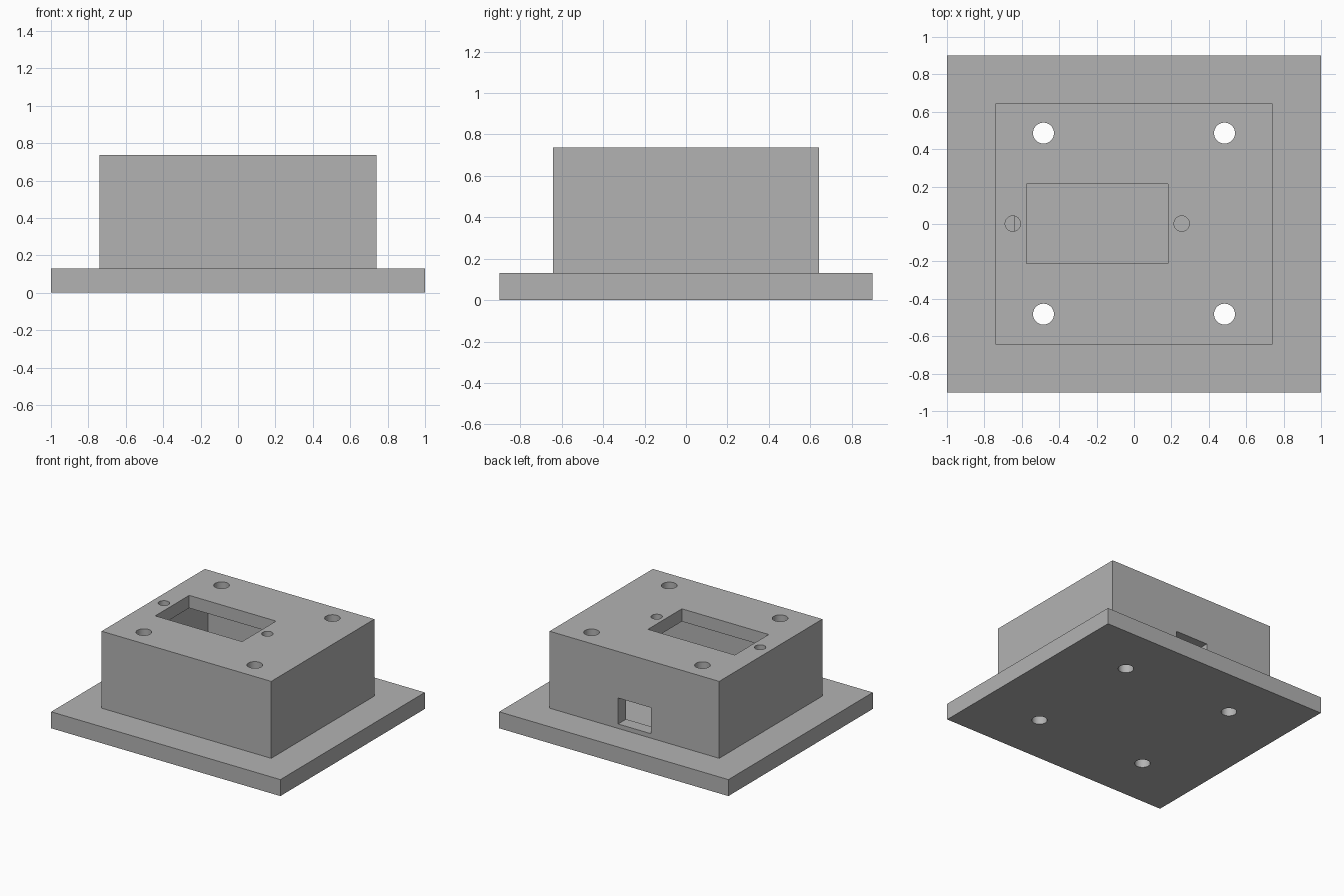
import bpy

if "Cube" in bpy.data.objects:
    bpy.data.objects.remove(bpy.data.objects["Cube"])

grey = bpy.data.materials.new("plain_grey")
grey.diffuse_color = (0.45, 0.45, 0.45, 1)
grey.use_nodes = True
grey.node_tree.nodes["Principled BSDF"].inputs["Base Color"].default_value = grey.diffuse_color


def box(name, x0, x1, y0, y1, z0, z1):
    """Axis-aligned box given by its limits."""
    bpy.ops.mesh.primitive_cube_add(
        size=1, location=((x0 + x1) / 2, (y0 + y1) / 2, (z0 + z1) / 2))
    ob = bpy.context.object
    ob.name = name
    ob.scale = (x1 - x0, y1 - y0, z1 - z0)
    bpy.ops.object.transform_apply(location=True, rotation=False, scale=True)
    ob.data.materials.append(grey)
    return ob


def rod(name, x, y, radius, z0, z1):
    """Upright cylinder used for drilling."""
    bpy.ops.mesh.primitive_cylinder_add(
        vertices=48, radius=radius, depth=z1 - z0, location=(x, y, (z0 + z1) / 2))
    ob = bpy.context.object
    ob.name = name
    ob.data.materials.append(grey)
    return ob


def combine(target, tool, operation):
    """Apply a boolean and discard the tool."""
    tool.hide_render = True
    mod = target.modifiers.new(operation.lower(), 'BOOLEAN')
    mod.operation = operation
    mod.solver = 'EXACT'
    mod.object = tool
    bpy.context.view_layer.objects.active = target
    bpy.ops.object.modifier_apply(modifier=mod.name)
    bpy.data.objects.remove(tool, do_unlink=True)


BASE, TOP, WALL = 0.13, 0.737, 0.1
X, Y = 0.74, 0.643

# flanged base plate with raised housing
housing = box("flanged_housing", -1, 1, -0.9, 0.9, 0, BASE)
combine(housing, box("housing_block", -X, X, -Y, Y, 0.05, TOP), 'UNION')

# hollow interior, top window and cable notch in the back wall
for cutter in (
    box("cavity", -X + WALL, X - WALL, -Y + WALL, Y - WALL, BASE, TOP - WALL),
    box("top_window", -0.575, 0.183, -0.21, 0.213, 0.5, 0.9),
    box("cable_notch", -0.145, 0.142, 0.45, 0.8, 0.165, 0.37),
):
    combine(housing, cutter, 'DIFFERENCE')

# four bolt holes through lid and base
for x in (-0.484, 0.484):
    for y in (-0.482, 0.486):
        combine(housing, rod("bolt_hole", x, y, 0.056, -0.2, 1), 'DIFFERENCE')

# two small screw holes through the lid beside the window
for x in (-0.648, 0.255):
    combine(housing, rod("screw_hole", x, 0.002, 0.041, 0.634, 1), 'DIFFERENCE')

# smooth hole walls, sharp edges
bpy.ops.object.select_all(action='DESELECT')
housing.select_set(True)
bpy.context.view_layer.objects.active = housing
bpy.ops.object.shade_smooth_by_angle()
